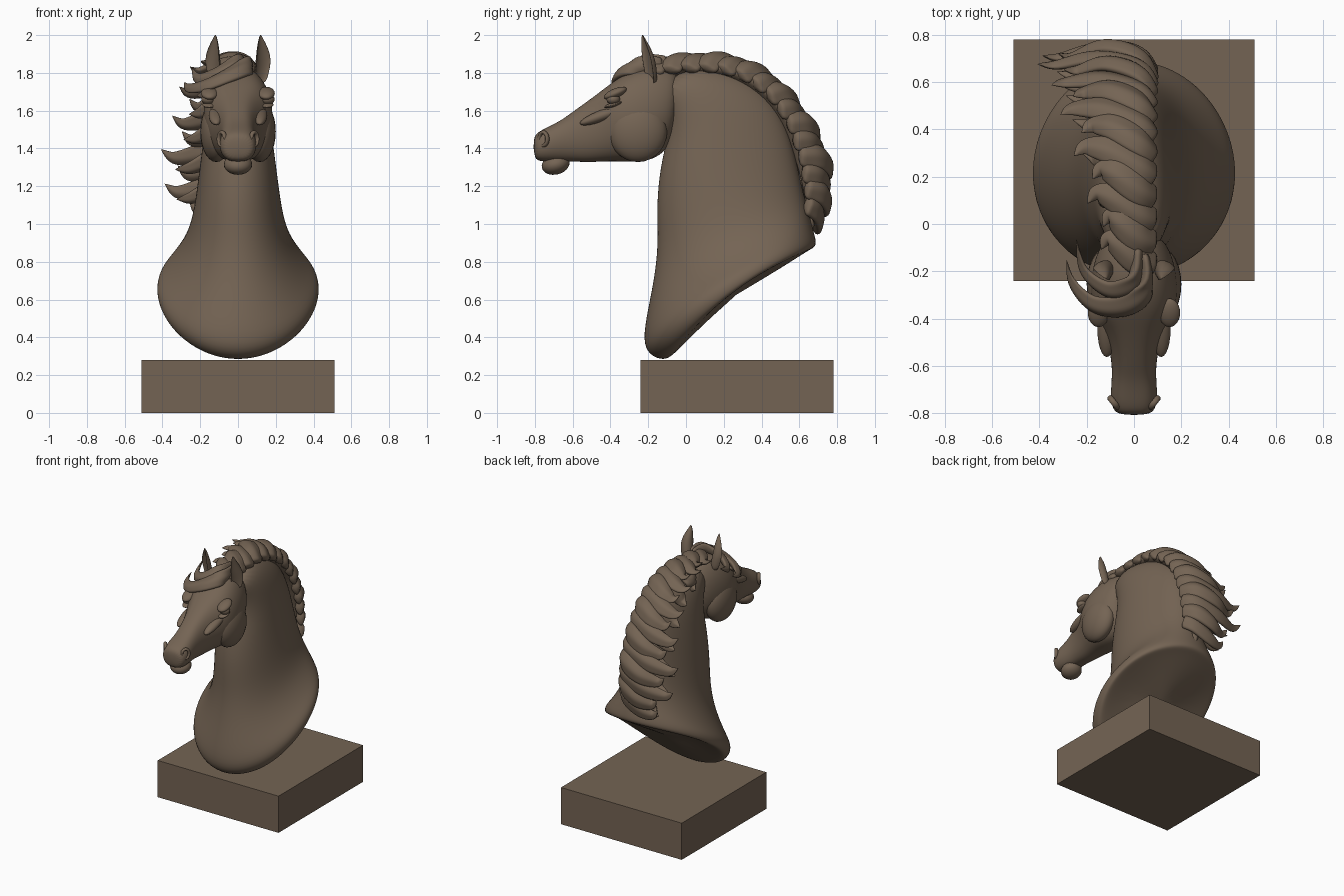
import bpy, bmesh, math
from mathutils import Vector, Matrix

if "Cube" in bpy.data.objects:
    bpy.data.objects.remove(bpy.data.objects["Cube"])

stone = bpy.data.materials.new("brown_stone")
stone.diffuse_color = (0.175, 0.127, 0.088, 1)
stone.use_nodes = True
stone.node_tree.nodes["Principled BSDF"].inputs["Base Color"].default_value = stone.diffuse_color


def finish(name, bm, subsurf=0, smooth=True):
    bmesh.ops.recalc_face_normals(bm, faces=bm.faces)
    me = bpy.data.meshes.new(name)
    bm.to_mesh(me)
    bm.free()
    me.materials.append(stone)
    for p in me.polygons:
        p.use_smooth = smooth
    ob = bpy.data.objects.new(name, me)
    bpy.context.collection.objects.link(ob)
    if subsurf:
        mod = ob.modifiers.new("smooth", 'SUBSURF')
        mod.levels = mod.render_levels = subsurf
    return ob


def loft(name, rings, subsurf=1):
    bm = bmesh.new()
    rows = [[bm.verts.new(p) for p in r] for r in rings]
    n = len(rows[0])
    for a, b in zip(rows, rows[1:]):
        for i in range(n):
            bm.faces.new((a[i], a[(i + 1) % n], b[(i + 1) % n], b[i]))
    bm.faces.new(rows[0])
    bm.faces.new(rows[-1])
    return finish(name, bm, subsurf)


def section(fy, fz, by, bz, w, taper=0.0, sag=0.0, p=1.0, n=24):
    """Closed ring between two points of the side profile, half-width w."""
    f, b = Vector((0, fy, fz)), Vector((0, by, bz))
    mid, half = (f + b) / 2, (b - f) / 2
    up = Vector((0, -half.z, half.y)).normalized()
    ring = []
    for i in range(n):
        a = 2 * math.pi * i / n
        c, s = math.cos(a), math.sin(a)
        x = w * math.copysign(abs(s) ** p, s) * (1 - taper * c)
        ring.append(mid + half * c + up * sag * s * s + Vector((x, 0, 0)))
    return ring


def ball(name, loc, size, rot=(0, 0, 0)):
    bm = bmesh.new()
    bmesh.ops.create_uvsphere(bm, u_segments=24, v_segments=14, radius=1)
    ob = finish(name, bm)
    ob.location, ob.scale, ob.rotation_euler = loc, size, rot
    return ob


def spline(pts, t):
    """Catmull-Rom point, t from 0 to 1."""
    k = t * (len(pts) - 1)
    i = min(int(k), len(pts) - 2)
    u = k - i
    p1, p2 = pts[i], pts[i + 1]
    p0 = pts[i - 1] if i else p1 * 2 - p2
    p3 = pts[i + 2] if i + 2 < len(pts) else p2 * 2 - p1
    return 0.5 * (2 * p1 + (p2 - p0) * u + (2 * p0 - 5 * p1 + 4 * p2 - p3) * u * u
                  + (3 * p1 - p0 - 3 * p2 + p3) * u ** 3)


def lock(name, pts, side, width, thick, steps=14, n=16):
    """Tapering, grooved strand of hair swept along pts."""
    rings = []
    for j in range(steps + 1):
        t = j / steps
        c = spline(pts, t)
        d = (spline(pts, min(1, t + .02)) - spline(pts, max(0, t - .02))).normalized()
        wv = (side - d * side.dot(d)).normalized()
        tv = d.cross(wv)
        r = (0.75 + 0.25 * math.sin(min(1, t * 2.5) * math.pi / 2)) * (1 - t ** 2.6) + 0.01
        ring = []
        for i in range(n):
            a = 2 * math.pi * i / n
            g = 1 + 0.16 * math.cos(4 * a + 0.6)
            ring.append(c + wv * width * r * math.cos(a) + tv * thick * r * g * math.sin(a))
        rings.append(ring)
    return loft(name, rings)


# Plinth
bm = bmesh.new()
bmesh.ops.create_cube(bm, size=1, matrix=Matrix.Translation((0, 0.27, 0.14))
                      @ Matrix.Diagonal((1.02, 1.02, 0.28, 1)))
finish("plinth", bm, smooth=False)

# Neck and chest, with a hollowed slanting underside
loft("neck", [
    section(0.08, .46, 0.48, .75, .2, 0, .05),
    section(-.07, .30, 0.64, .855, .39, 0, .07),
    section(-.12, .272, 0.68, .875, .425, 0, .07),
    section(-.20, .30, 0.695, .895, .435, 0, .065),
    section(-.235, .38, 0.69, .93, .425, 0, .05),
    section(-.205, .55, 0.67, 1.0, .365, 0.03),
    section(-.17, .72, 0.65, 1.08, .285, 0.06),
    section(-.15, .90, 0.62, 1.18, .24, 0.1),
    section(-.16, 1.10, 0.585, 1.35, .213, 0.15),
    section(-.14, 1.30, 0.53, 1.55, .187, 0.2),
    section(-.10, 1.45, 0.41, 1.72, .165, 0.2),
    section(-.10, 1.60, 0.2, 1.82, .145, 0.15),
    section(-.18, 1.70, 0.0, 1.84, .10)], 2)

# Head, from the poll to the nose
loft("head", [
    section(-.06, 1.47, -.02, 1.79, .10),
    section(-.10, 1.39, -.10, 1.83, .15),
    section(-.18, 1.335, -.20, 1.84, .178, 0, 0, .85),
    section(-.27, 1.325, -.30, 1.81, .188, 0, 0, .8),
    section(-.36, 1.33, -.38, 1.76, .172, -.06, 0, .75),
    section(-.43, 1.33, -.45, 1.705, .133, 0, 0, .75),
    section(-.52, 1.325, -.53, 1.645, .105, 0, 0, .75),
    section(-.59, 1.33, -.60, 1.595, .094, 0, 0, .75),
    section(-.65, 1.33, -.66, 1.55, .094, 0, 0, .75),
    section(-.72, 1.33, -.73, 1.515, .10, 0, 0, .7),
    section(-.77, 1.33, -.78, 1.49, .093, 0, 0, .7),
    section(-.805, 1.345, -.81, 1.46, .07, 0, 0, .7)], 2)

# Lower lip and chin
ball("lower_lip", (0, -.69, 1.315), (.075, .075, .053), (.25, 0, 0))

for s, side in ((1, "right"), (-1, "left")):
    # Cheek, cheekbone, brow and eye
    ball(side + "_cheek", (s * .115, -.255, 1.49), (.085, .155, .162))
    ball(side + "_cheekbone", (s * .115, -.44, 1.575), (.04, .13, .03), (.35, 0, 0))
    ball(side + "_brow", (s * .15, -.375, 1.692), (.045, .065, .025), (.4, 0, 0))
    ball(side + "_eye", (s * .158, -.385, 1.66), (.036, .036, .028))
    ball(side + "_lower_eyelid", (s * .152, -.385, 1.632), (.036, .05, .012), (.3, 0, 0))

    # Nostril rim: flattened ring set in the muzzle
    hoop = []
    turn = Matrix.Translation((s * .085, -.755, 1.45)) @ Matrix.Rotation(s * 0.9, 4, 'Z')
    bm = bmesh.new()
    for i in range(20):
        a = 2 * math.pi * i / 20
        hoop.append([bm.verts.new(turn @ Vector(((.027 + .011 * math.cos(b)) * math.cos(a),
                     .014 * math.sin(b), (.036 + .011 * math.cos(b)) * math.sin(a))))
                     for b in [k * math.pi / 4 for k in range(8)]])
    for i in range(20):
        for k in range(8):
            bm.faces.new((hoop[i][k], hoop[i - 1][k], hoop[i - 1][k - 1], hoop[i][k - 1]))
    finish(side + "_nostril", bm, 1)

    # Cupped ear opening forward and outward
    rings = []
    for x, y, z, w, d in ((.12, -.18, 1.74, .035, .04), (.13, -.19, 1.80, .042, .05),
                          (.14, -.20, 1.86, .046, .052), (.136, -.21, 1.92, .037, .042),
                          (.125, -.22, 1.97, .018, .022), (.12, -.222, 2.003, .003, .004)):
        ring = []
        for i in range(16):
            a = 2 * math.pi * i / 16
            v = math.sin(a) * d
            p = Matrix.Rotation(.55, 3, 'Z') @ Vector((w * math.cos(a), v if v > 0 else -.45 * v, 0))
            ring.append((s * (x + p.x), y - .01 + p.y, z))
        rings.append(ring)
    loft(side + "_ear", rings, 2)

# Mane: a ridge along the crest, then locks swept over to the left
crest = [Vector((0, y, z)) for y, z in ((-.15, 1.82), (.05, 1.835), (.25, 1.81), (.42, 1.71),
                                        (.54, 1.56), (.61, 1.38), (.65, 1.2), (.665, 1.02))]
reach = [Vector((v, 0, 0)) for v in (.13, .19, .25, .31, .35, .41, .38, .22)]
lift = [Vector((v, 0, 0)) for v in (.03, .04, .05, .06, .07, .10, .09, .03)]
lock("mane_ridge", [p + Vector((-.01, 0, 0)) for p in crest] + [Vector((0, .665, .92))],
     Vector((1, 0, 0)), .10, .055, 24)

count = 15
for i in range(count):
    t = (i + .3) / (count - .4)
    c = spline(crest, t)
    d = (spline(crest, min(1, t + .03)) - spline(crest, max(0, t - .03))).normalized()
    nrm = Vector((0, -d.z, d.y))
    odd = i % 2
    L = spline(reach, t).x * (0.78 if odd else 1.0)
    h = spline(lift, t).x * (1.15 if odd else 0.9)

    def at(x, out, along):
        return c + Vector((x, 0, 0)) + nrm * out + d * along

    lock("mane_lock_%d" % (i + 1),
         [at(.085, -.02, -.06), at(.02, h * .75, -.03), at(-L * .4, h, .035),
          at(-L * .8, h * .55, .06), at(-L, h * .75, .015)],
         d, .072, .036)

# Under-layer of locks lying against the left of the neck
for i in range(7):
    t = .2 + .75 * i / 6
    c = spline(crest, t)
    L = spline(reach, t).x
    lock("under_lock_%d" % (i + 1),
         [c + Vector(v) for v in ((-.02, -.01, .0), (-.11, -.01, -.03),
                                  (-.6 * L, -.02, -.10), (-.82 * L, .0, -.11))],
         Vector((0, .5, -.85)), .06, .035)

# Forelock sweeping round the brow
lock("forelock", [Vector(v) for v in ((.04, -.12, 1.84), (.05, -.27, 1.835), (-.04, -.345, 1.79),
                                      (-.17, -.34, 1.735), (-.26, -.25, 1.72), (-.285, -.15, 1.75))],
     Vector((0, .8, .6)), .06, .03, 18)
lock("forelock_upper", [Vector(v) for v in ((.02, -.10, 1.85), (.0, -.24, 1.85), (-.1, -.28, 1.80),
                                            (-.21, -.2, 1.77), (-.245, -.06, 1.83))],
     Vector((0, .7, .7)), .055, .03, 18)
